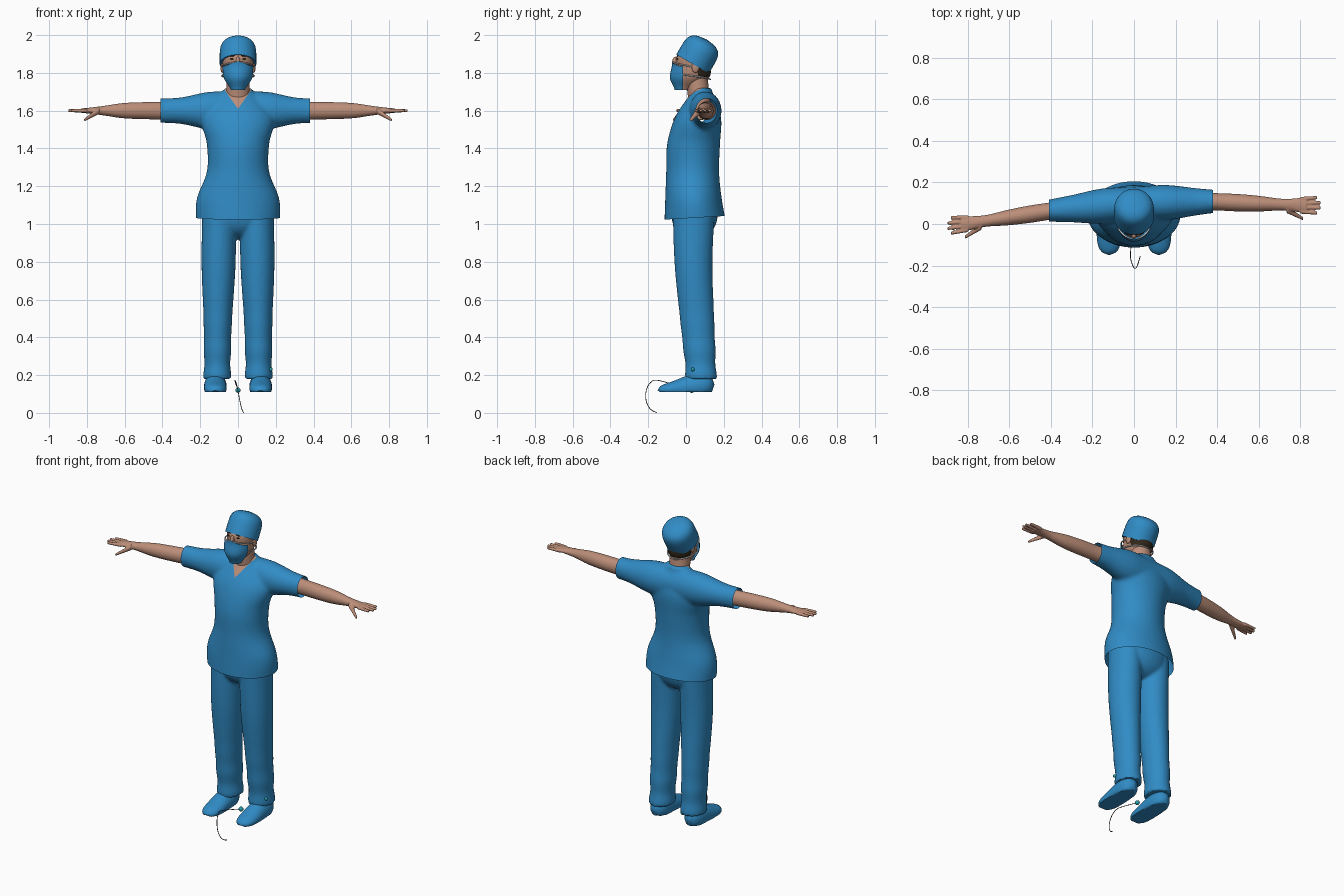
import bpy, bmesh, math
from mathutils import Matrix, Vector

cube = bpy.data.objects.get("Cube")
if cube:
    bpy.data.objects.remove(cube)


def material(name, *color):
    mat = bpy.data.materials.new(name)
    mat.use_nodes = True
    mat.diffuse_color = (*color, 1)
    shader = mat.node_tree.nodes["Principled BSDF"]
    shader.inputs["Base Color"].default_value = (*color, 1)
    shader.inputs["Roughness"].default_value = .8
    return mat


BLUE = material("scrub blue", .03, .26, .56)
SKIN = material("skin", .5, .27, .19)
HAIR = material("dark brown hair", .03, .02, .01)
WHITE = material("white tie", .8, .8, .8)
TEAL = material("teal", .02, .35, .4)
CORD = material("dark cord", .03, .03, .03)


def mix(t, *keys):
    """Smooth curve through evenly spaced key values."""
    last = len(keys) - 1
    i = min(int(t * last), last - 1)
    f = t * last - i
    a, b, c, d = keys[max(i - 1, 0)], keys[i], keys[i + 1], keys[min(i + 2, last)]
    return b + f / 2 * (c - a + f * (2 * a - 5 * b + 4 * c - d + f * (3 * (b - c) + d - a)))


def dome(t, power):
    """Rounded fall from one to zero."""
    return math.sqrt(max(1 - abs(t) ** power, 0))


def shape(bm, axis, start, end, centre, radii, side=1, seg=32, steps=24):
    """Sweep an ellipse along an axis; centre and radii are rules of t from 0 to 1."""
    loops = []
    for k in range(steps + 1):
        t = k / steps
        (a, b), (ra, rb) = centre(t), radii(t)
        loop = []
        for i in range(seg):
            angle = math.tau * i / seg
            p = [a + max(ra, .001) * math.cos(angle), b + max(rb, .001) * math.sin(angle)]
            p.insert("xyz".index(axis), start + (end - start) * t)
            # The right arm and sleeve reach further forward than the left
            if side < 0 and axis == "x":
                p[1] -= .11 * p[0]
            p[0] *= side
            loop.append(bm.verts.new(p))
        loops.append(loop)
    faces = [bm.faces.new(loops[0]), bm.faces.new(loops[-1])]
    for low, high in zip(loops, loops[1:]):
        for i in range(seg):
            j = (i + 1) % seg
            faces.append(bm.faces.new((low[i], low[j], high[j], high[i])))
    bmesh.ops.recalc_face_normals(bm, faces=faces)
    return bm


def cut(bm, point, normal, remove=True):
    bmesh.ops.bisect_plane(bm, geom=bm.verts[:] + bm.edges[:] + bm.faces[:],
                           plane_co=point, plane_no=normal, clear_outer=remove)


def link(name, data):
    obj = bpy.data.objects.new(name, data)
    bpy.context.collection.objects.link(obj)
    return obj


def fuse(bm, voxel, iterations):
    """Melt overlapping volumes into one smooth skin."""
    mesh = bpy.data.meshes.new("fuse")
    bm.to_mesh(mesh)
    bm.free()
    obj = link("fuse", mesh)
    remesh = obj.modifiers.new("remesh", "REMESH")
    remesh.mode = "VOXEL"
    remesh.voxel_size = voxel
    relax = obj.modifiers.new("relax", "SMOOTH")
    relax.iterations = iterations
    bpy.context.view_layer.update()
    result = obj.evaluated_get(bpy.context.evaluated_depsgraph_get())
    fused = bmesh.new()
    fused.from_mesh(result.to_mesh())
    result.to_mesh_clear()
    bpy.data.objects.remove(obj)
    bpy.data.meshes.remove(mesh)
    return fused


def finish(bm, name, *mats):
    mesh = bpy.data.meshes.new(name)
    bm.to_mesh(mesh)
    bm.free()
    for mat in mats:
        mesh.materials.append(mat)
    mesh.shade_smooth()
    mesh.set_sharp_from_angle(angle=math.radians(50))
    link(name, mesh)


def ball(name, mat, place, size):
    bm = bmesh.new()
    bmesh.ops.create_uvsphere(bm, u_segments=16, v_segments=10, radius=1,
                              matrix=Matrix.Translation(place) @ Matrix.Diagonal((*size, 1)))
    finish(bm, name, mat)


def tube(name, mat, points, radius):
    curve = bpy.data.curves.new(name, "CURVE")
    curve.dimensions = "3D"
    curve.bevel_depth = radius
    curve.bevel_resolution = 2
    line = curve.splines.new("NURBS")
    line.points.add(len(points) - 1)
    for point, place in zip(line.points, points):
        point.co = (*place, 1)
    line.order_u = 4
    line.use_endpoint_u = True
    curve.materials.append(mat)
    link(name, curve)


def tie(name, side, first, last, high, low):
    """Mask tie wrapped round the head between two angles from the nose."""
    points = []
    for k in range(9):
        angle = math.radians(first + (last - first) * k / 8)
        points.append((side * .086 * math.sin(angle), .028 - .1 * math.cos(angle),
                       high + (low - high) * k / 8))
    tube(name, WHITE, points, .004)


def skull(grow=0, forward=0):
    return shape(bmesh.new(), "z", 1.71, 1.96,
                 lambda t: (0, mix(t, -.01, .025, .035, .045, .065) - forward),
                 lambda t: (mix(t, .03, .07, .08, .08, .03) + grow,
                            mix(t, .03, .09, .09, .09, .03) + grow))


# Tunic: body and both sleeves, with open hem and cuffs and a V neck
bm = shape(bmesh.new(), "z", .98, 1.72,
           lambda t: (0, mix(t, .05, .04, .035, .04, .065, .085)),
           lambda t: (mix(t, .22, .22, .165, .165, .19, .07),
                      mix(t, .165, .15, .14, .14, .12, .05)), seg=48)
for side in (1, -1):
    shape(bm, "x", 0, .46, lambda t: (mix(t, .1, .11), 1.6),
          lambda t: (mix(t, .08, .085, .065, .05), mix(t, .1, .1, .07, .065)), side)
bm = fuse(bm, .011, 6)
cut(bm, (0, 0, 1.03), (0, .06, -1))
cut(bm, (.38, 0, 0), (1, 0, 0))
cut(bm, (-.41, 0, 0), (-1, 0, 0))
neck_point, neck_slope = 1.61, 1.4
for side in (1, -1):
    cut(bm, (0, 0, neck_point), (-side * neck_slope, 0, 1), False)
for face in bm.faces:
    c = face.calc_center_median()
    face.material_index = int(c.y < .085 and c.z > neck_point + neck_slope * abs(c.x))
finish(bm, "tunic", BLUE, SKIN)

# Trousers: hips and two legs with bunched cuffs
bm = shape(bmesh.new(), "z", 1.1, .92, lambda t: (0, .045),
           lambda t: (.19 * dome(t, 3), .125 * dome(t, 3)))
for side in (1, -1):
    def leg_radii(t):
        bunch = .005 * t ** 6 * math.sin(40 * t)
        return mix(t, .09, .09, .075, .07) + bunch, mix(t, .11, .1, .09, .08) + bunch
    shape(bm, "z", 1.08, .18, lambda t: (mix(t, .1, .11), mix(t, .04, .04, .06, .08)),
          leg_radii, side, steps=48)
finish(fuse(bm, .009, 4), "trousers", BLUE)

for side, word in ((1, "left"), (-1, "right")):
    # Shoe with a flat sole
    bm = shape(bmesh.new(), "y", .15, -.15, lambda t: (.12, mix(t, .15, .12)),
               lambda t: (.06 * dome(2 * t - 1, 4),
                          mix(t, .06, .07, .06, .04, .03) * dome(2 * t - 1, 6)), side)
    for v in bm.verts:
        v.co.z = max(v.co.z, .11)
    finish(bm, word + "_shoe", BLUE)

    # Arm and palm
    bm = shape(bmesh.new(), "x", .28, .83, lambda t: (mix(t, .11, .09), 1.6),
               lambda t: (mix(t, .05, .042, .042, .037, .028, .037),
                          mix(t, .05, .047, .045, .04, .024, .012)), side)
    # Fingers, fanned about the middle of the hand
    for row in (-1.5, -.5, .5, 1.5):
        shape(bm, "x", .8, .9 - .008 * row * row,
              lambda t: (.09 + row * (.02 + .005 * t), 1.6),
              lambda t: (.011 - .003 * t, .011 - .003 * t), side, 12)
    # Thumb
    shape(bm, "x", .735, .815, lambda t: (.07 - .045 * t, 1.6 - .05 * t),
          lambda t: (.018 - .01 * t, .018 - .01 * t), side, 12)
    finish(fuse(bm, .004, 3), word + "_arm", SKIN)

    # Ear, eye, brow and mask ties
    ball(word + "_ear", SKIN, (side * .083, .05, 1.83), (.01, .02, .03))
    ball(word + "_eye", HAIR, (side * .03, -.046, 1.874), (.013, .004, .005))
    ball(word + "_brow", HAIR, (side * .03, -.044, 1.89), (.018, .004, .003))
    tie(word + "_upper_tie", side, 10, 105, 1.857, 1.83)
    tie(word + "_lower_tie", side, 65, 180, 1.79, 1.765)

# Neck, head and nose
finish(shape(bmesh.new(), "z", 1.6, 1.8, lambda t: (0, mix(t, .075, .055)),
             lambda t: (mix(t, .068, .058), .058)), "neck", SKIN)
finish(skull(), "head", SKIN)
ball("nose", SKIN, (0, -.057, 1.86), (.012, .016, .026))

# Cropped hair below the cap
bm = skull(grow=.006)
cut(bm, (0, .055, 1.82), (0, -1, -.3))
cut(bm, (0, 0, 1.775), (0, 0, -1))
cut(bm, (0, 0, 1.87), (0, 0, 1))
finish(bm, "hair", HAIR)

# Face mask, a shell over the nose and chin
bm = skull(grow=.008, forward=.012)
cut(bm, (0, -.015, 0), (0, 1, 0))
for side in (1, -1):
    cut(bm, (0, 0, 1.862), (side * .35, 0, 1))
finish(bm, "face_mask", BLUE)

# Surgical cap, tipped back
bm = shape(bmesh.new(), "z", 0, .15, lambda t: (0, 0),
           lambda t: (.097 * dome(t, 6), .1 * dome(t, 6)))
bm.transform(Matrix.Translation((0, .035, 1.847)) @ Matrix.Rotation(math.radians(-30), 4, "X"))
finish(bm, "cap", BLUE)

# Loose cord looping up from the ground, its clip, and a tag on the trouser cuff
clip = Vector((0, .03, .12))
loop = [Vector((.03 - .05 * k / 8, -.155 - .06 * math.sin(math.pi * k / 8),
                .09 - .088 * math.cos(math.pi * k / 8))) for k in range(9)]
tube("cord", CORD, loop + [loop[-1].lerp(clip, .5), clip], .002)
ball("cord_clip", TEAL, clip, (.014, .014, .014))
ball("cuff_tag", TEAL, (.174, .035, .23), (.01, .01, .01))
